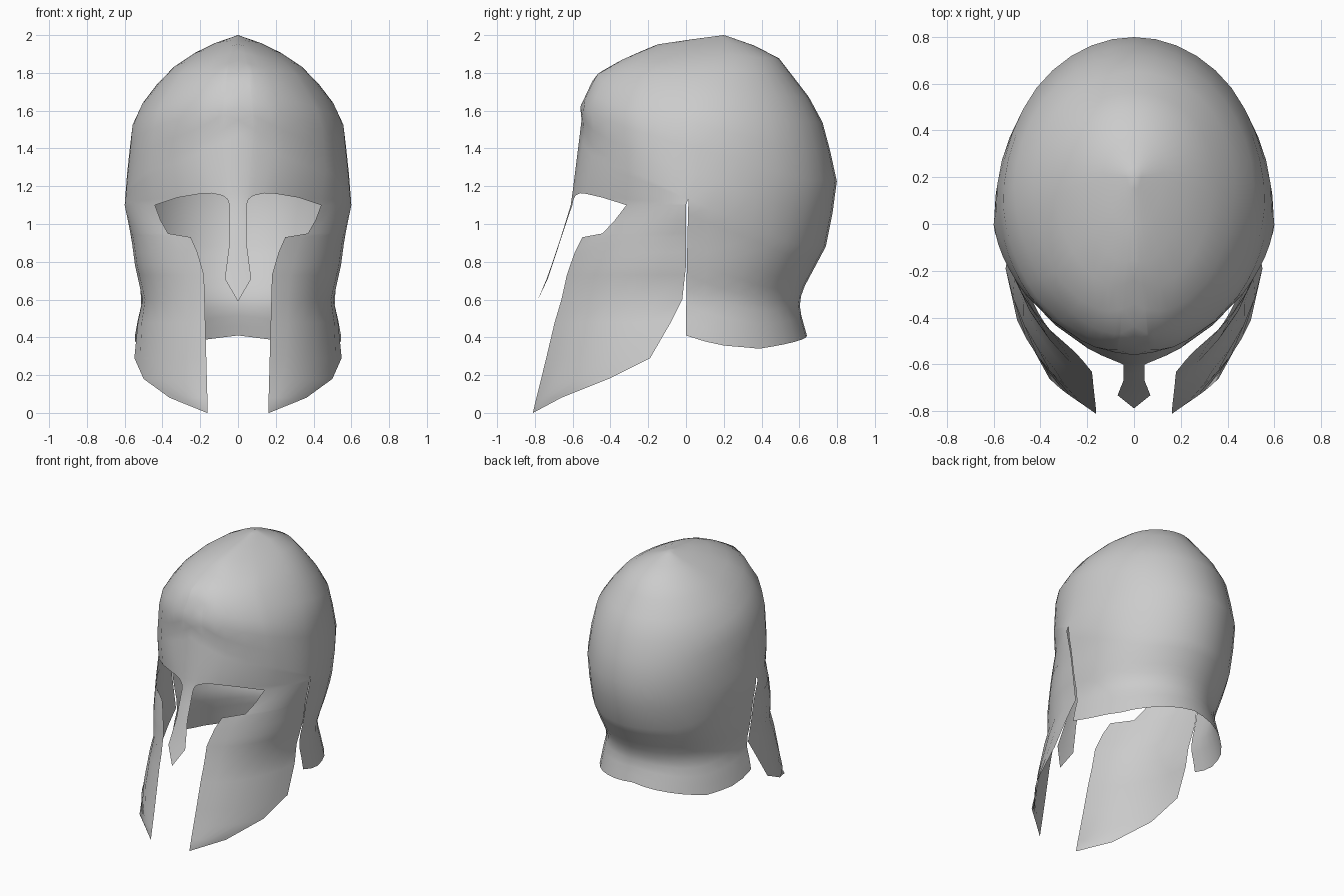
import bpy, bmesh, math
from mathutils import Vector

cube = bpy.data.objects.get("Cube")
if cube:
    bpy.data.objects.remove(cube, do_unlink=True)


def look(pairs, v):
    """Linear lookup in a short list of (key, value) pairs."""
    if v <= pairs[0][0]:
        return pairs[0][1]
    for (a, fa), (b, fb) in zip(pairs, pairs[1:]):
        if v <= b:
            return fa + (fb - fa) * (v - a) / (b - a)
    return pairs[-1][1]


# Skull sections by height: half width, front, back, middle
SKULL = [(0.89, (0.585, -0.52, 0.74, 0)), (1.1, (0.60, -0.53, 0.785, 0)),
         (1.24, (0.59, -0.53, 0.80, 0.06)), (1.52, (0.56, -0.55, 0.73, 0.07)),
         (1.62, (0.52, -0.56, 0.69, 0.07)), (1.79, (0.39, -0.48, 0.56, 0.1)),
         (1.88, (0.28, -0.32, 0.49, 0.15)), (1.955, (0.13, -0.14, 0.34, 0.2)),
         (2.0, (0, 0.2, 0.2, 0.2))]
SKULL = [(z, Vector(s)) for z, s in SKULL]

# Face and neck sections: half width, front depth, back depth, roundness
WIDTH = [(0, 0.62), (0.08, 0.607), (0.18, 0.582), (0.29, 0.566), (0.48, 0.533),
         (0.6, 0.505), (0.78, 0.545), (0.93, 0.565), (1.1, 0.6), (1.55, 0.57)]
FRONT = [(0, 0.84), (0.29, 0.775), (0.48, 0.735), (0.73, 0.67), (0.93, 0.635),
         (1.17, 0.6), (1.55, 0.55)]
BACK = [(0.34, 0.66), (0.41, 0.64), (0.55, 0.6), (0.64, 0.61), (0.89, 0.74), (1.1, 0.785)]
ROUND = [(0.73, 2), (0.93, 1.8), (1.1, 1.5), (1.55, 2)]

# Crease and neck hem heights by angle from the front
CREASE = [(0, 1.55), (23, 1.41), (57, 1.27), (90, 1.13), (115, 1.0), (140, 0.89), (180, 0.88)]
HEM = [(90, 0.41), (104, 0.36), (126, 0.34), (155, 0.38), (180, 0.41)]

# Cheek plate edges and nose guard edge by height
CHEEK_FRONT = [(0, 0.16), (0.73, 0.18), (0.85, 0.215), (0.93, 0.25), (0.95, 0.37),
               (1.02, 0.41), (1.1, 0.44)]
CHEEK_REAR = [(0, -0.81), (0.08, -0.66), (0.18, -0.41), (0.29, -0.19), (0.48, -0.08),
              (0.6, -0.02), (0.78, 0)]
NOSE = [(0.59, 0), (0.71, 0.07), (0.9, 0.045), (1.1, 0.045)]
EYE_TOP = [(0, 1.1), (0.045, 1.1), (0.055, 1.13), (0.08, 1.15), (0.14, 1.163),
           (0.2, 1.16), (0.32, 1.14), (0.44, 1.1)]


def skull(a, z):
    w, f, b, mid = look(SKULL, z)
    s, c = math.sin(math.radians(a)), math.cos(math.radians(a))
    return Vector((w * s, mid + (f - mid if c > 0 else mid - b) * c, z))


def face(a, z):
    s, c = math.sin(math.radians(a)), math.cos(math.radians(a))
    e = 2 / look(ROUND, z) if c > 0 else 1
    depth = look(FRONT, z) if c > 0 else look(BACK, z)
    return Vector((look(WIDTH, z) * max(s, 0) ** e,
                   -math.copysign(depth * abs(c) ** e, c), z))


def angle_x(x, z):
    return math.degrees(math.asin((x / look(WIDTH, z)) ** (look(ROUND, z) / 2)))


def angle_y(y, z):
    return math.degrees(math.acos(min(1, -y / look(FRONT, z)) ** (look(ROUND, z) / 2)))


bm = bmesh.new()


def grid(rows):
    """Join rows of points into a sheet of quads."""
    vs = [[bm.verts.new(p) for p in r] for r in rows]
    for r, q in zip(vs, vs[1:]):
        for i in range(len(r) - 1):
            bm.faces.new((r[i], r[i + 1], q[i + 1], q[i]))


def strip(a, low, steps=6):
    """Column from a lower edge up to the crease, meeting the skull there."""
    top = look(CREASE, a)
    gap = skull(a, top) - face(a, top)
    return [face(a, low + (top - low) * i / steps) + gap * (i / steps) ** 1.5
            for i in range(steps + 1)]


# Columns round the half helmet: brow over the eye, temple, neck
brow = [(angle_x(x, z), z) for x, z in EYE_TOP]
corner = brow[-1][0]
TEMPLE = 6
temple = [(corner + (90 - corner) * i / TEMPLE, 1.1) for i in range(1, TEMPLE + 1)]
neck = [(90 + 9 * i, look(HEM, 90 + 9 * i)) for i in range(11)]

grid([strip(a, z) for a, z in brow + temple])
grid([strip(a, z, 9) for a, z in neck])

# Skull cap
cap = []
for a, _ in brow + temple + neck[1:]:
    low = look(CREASE, a)
    cap.append([skull(a, low + (2 - low) * math.sin(math.pi / 20 * i)) for i in range(11)])
grid(cap)

# Cheek plate
cheek = []
for z in (0, 0.08, 0.18, 0.29, 0.48, 0.6, 0.73, 0.78, 0.85, 0.93, 0.95, 1.02, 1.1):
    a0, a1 = angle_x(look(CHEEK_FRONT, z), z), angle_y(look(CHEEK_REAR, z), z)
    cheek.append([face(a0 + (a1 - a0) * i / TEMPLE, z) for i in range(TEMPLE + 1)])
grid(cheek)

# Nose guard, leaning out from the face
nose = []
for z in (0.59, 0.71, 0.8, 0.9, 1.0, 1.1):
    lean = Vector((0, -0.16 * (1.1 - z), 0))
    nose.append([face(a, z) + lean for a in (0, angle_x(look(NOSE, z), z))])
grid(nose)

# Weld, drop collapsed faces and turn every face outward
bmesh.ops.remove_doubles(bm, verts=bm.verts, dist=0.004)
bmesh.ops.dissolve_degenerate(bm, edges=bm.edges, dist=0.0005)
bm.normal_update()
for f in bm.faces:
    if f.normal.dot(f.calc_center_median() - Vector((0, 0.05, 1))) < 0:
        f.normal_flip()

mesh = bpy.data.meshes.new("helmet_shell")
bm.to_mesh(mesh)
bm.free()
shell = bpy.data.objects.new("helmet_shell", mesh)
bpy.context.collection.objects.link(shell)

# Plain grey metal
grey = bpy.data.materials.new("light grey")
grey.use_nodes = True
colour = (0.6, 0.6, 0.6, 1)
grey.diffuse_color = colour
grey.node_tree.nodes["Principled BSDF"].inputs["Base Color"].default_value = colour
mesh.materials.append(grey)

mirror = shell.modifiers.new("mirror", 'MIRROR')
mirror.use_clip = True
mirror.merge_threshold = 0.003

bpy.context.view_layer.objects.active = shell
shell.select_set(True)
bpy.ops.object.shade_smooth()
